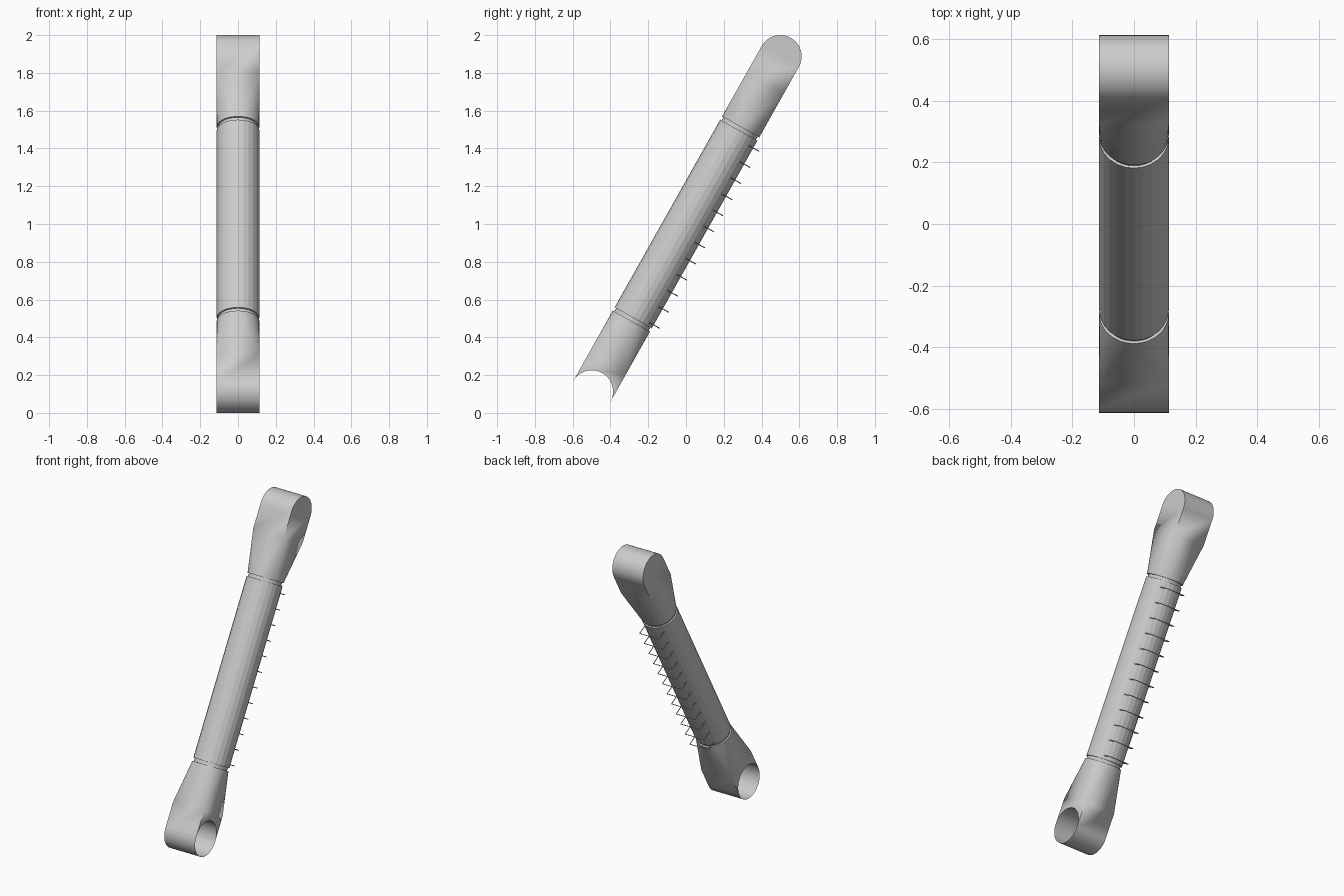
import bpy, bmesh, math
from mathutils import Matrix

cube = bpy.data.objects.get("Cube")
if cube:
    bpy.data.objects.remove(cube, do_unlink=True)

R = 0.113          # strut radius and half width
HALF = 1.018       # strut centre to eye centre
COLLAR = 0.59      # where an end piece starts
SQUARE = 0.858     # where an end piece becomes square
TILT = math.atan2(0.998, 1.774)
FRAME = Matrix.Translation((0, 0, 1)) @ Matrix.Rotation(-TILT, 4, 'X')

grey = bpy.data.materials.new("light_grey")
grey.use_nodes = True
grey.diffuse_color = (0.6, 0.6, 0.6, 1)
grey.node_tree.nodes["Principled BSDF"].inputs["Base Color"].default_value = (0.6, 0.6, 0.6, 1)


def add_object(name, data, matrix=FRAME):
    obj = bpy.data.objects.new(name, data)
    data.materials.append(grey)
    bpy.context.collection.objects.link(obj)
    obj.matrix_world = matrix
    return obj


def mesh_from(bm, name):
    bmesh.ops.recalc_face_normals(bm, faces=bm.faces)
    mesh = bpy.data.meshes.new(name)
    bm.to_mesh(mesh)
    bm.free()
    return mesh


def cylinder(name, radius, low, high, sides):
    bm = bmesh.new()
    bmesh.ops.create_cone(bm, cap_ends=True, segments=sides, radius1=radius, radius2=radius,
                          depth=high - low,
                          matrix=Matrix.Translation((0, 0, (low + high) / 2)))
    return add_object(name, mesh_from(bm, name))


def end_piece(name, matrix, open_eye):
    bm = bmesh.new()
    n, quarter = 32, 8
    ring = [bm.verts.new((R * math.cos(i * math.tau / n), R * math.sin(i * math.tau / n), COLLAR))
            for i in range(n)]
    bm.faces.new(ring)

    # side outlines: square corner, rounded tip, square corner
    def arc(x, sign):
        return [bm.verts.new((x, R * math.cos(a * math.pi / 24), HALF + sign * R * math.sin(a * math.pi / 24)))
                for a in range(25)]

    sides = []
    for x in (R, -R):
        start, end = (bm.verts.new((x, y, SQUARE)) for y in (R, -R))
        tip = arc(x, 1)
        inner = None
        if open_eye:
            inner = [tip[0]] + arc(x, -1)[1:-1] + [tip[-1]]
        bm.faces.new([start] + (inner or tip) + [end])
        sides.append(([start] + tip + [end], inner))

    # wrap the outer wall, and the upper wall of the eye
    for left, right in zip(*sides):
        if left:
            for i in range(len(left) - 1):
                bm.faces.new((left[i], left[i + 1], right[i + 1], right[i]))

    # round to square transition: a fan per corner and a triangle per side
    (left, _), (right, _) = sides
    corners = [left[0], right[0], right[-1], left[-1]]
    for q in range(4):
        for i in range(q * quarter, (q + 1) * quarter):
            bm.faces.new((ring[i], ring[(i + 1) % n], corners[q]))
        bm.faces.new((ring[q * quarter], corners[q], corners[q - 1]))
    bmesh.ops.delete(bm, geom=[v for v in bm.verts if not v.link_faces], context='VERTS')
    obj = add_object(name, mesh_from(bm, name), matrix)
    bpy.ops.object.select_all(action='DESELECT')
    obj.select_set(True)
    bpy.context.view_layer.objects.active = obj
    bpy.ops.object.shade_smooth_by_angle(angle=math.radians(25))


# strut body and the recessed joints at its ends
cylinder("strut_tube", R, -0.57, 0.57, 24)
cylinder("joint_neck", R * 0.92, -0.6, 0.6, 32)

# closed rounded end at the top, open eye at the bottom
end_piece("upper_end", FRAME, False)
end_piece("lower_eye_end", FRAME @ Matrix.Rotation(math.pi, 4, 'X'), True)

# ladder rungs along the rear underside
rungs = bpy.data.curves.new("ladder_rungs", 'CURVE')
rungs.dimensions = '3D'
rungs.bevel_depth = 0.003
rungs.bevel_resolution = 1
rungs.use_fill_caps = True
for k in range(12):
    s = 0.525 - k * 0.0977
    spline = rungs.splines.new('POLY')
    spline.points.add(3)
    for point, (x, y) in zip(spline.points, ((0.07, 0.07), (0.07, 0.148), (-0.07, 0.148), (-0.07, 0.07))):
        point.co = (x, y, s, 1)
add_object("ladder_rungs", rungs)
